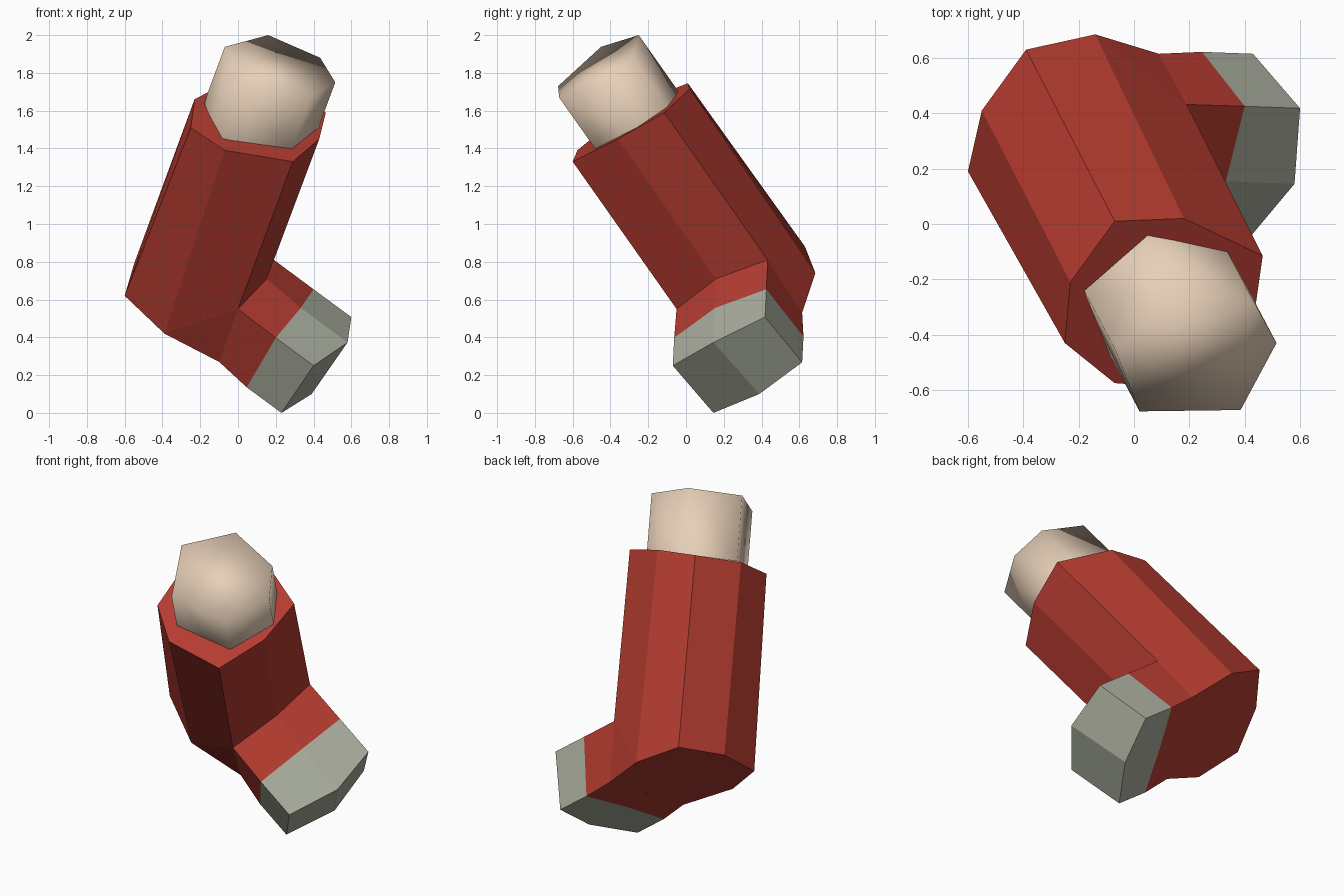
import bpy, bmesh
from mathutils import Vector as V

if "Cube" in bpy.data.objects:
    bpy.data.objects.remove(bpy.data.objects["Cube"])

AXIS = V((0.29, -0.55, 0.78))      # long direction of the sleeve and canister
OUT = V((0.8, -0.03, -0.59))       # direction the mouthpiece points


def material(name, rgb):
    m = bpy.data.materials.new(name)
    m.diffuse_color = (*rgb, 1)
    m.use_nodes = True
    m.node_tree.nodes["Principled BSDF"].inputs["Base Color"].default_value = m.diffuse_color
    return m


def loft(bm, a, b, closed=True):
    n = len(a)
    for i in range(n if closed else n - 1):
        j = (i + 1) % n
        bm.faces.new((a[i], a[j], b[j], b[i]))


def ring(bm, points):
    return [bm.verts.new(p) for p in points]


def finish(bm, name, mat, smooth=False):
    bmesh.ops.recalc_face_normals(bm, faces=bm.faces)
    for f in bm.faces:
        f.smooth = smooth
    me = bpy.data.meshes.new(name)
    bm.to_mesh(me)
    bm.free()
    ob = bpy.data.objects.new(name, me)
    me.materials.append(mat)
    bpy.context.collection.objects.link(ob)
    return ob


red = material("red", (0.46, 0.045, 0.03))
cream = material("cream", (0.8, 0.63, 0.48))
grey = material("grey", (0.39, 0.41, 0.33))

# Mouthpiece: six-sided end with a folded cap, and the seam behind it
tip = [V(p) for p in ((.40, -.07, .25), (.58, .145, .373), (.60, .418, .507),
                      (.43, .615, .268), (.39, .388, .10), (.23, .145, 0))]
lengths = (.25, .31, .25, .23, .31, .23)
seam = [p - OUT * d for p, d in zip(tip, lengths)]

bm = bmesh.new()
s, t = ring(bm, seam), ring(bm, tip)
loft(bm, s, t)
bm.faces.new((t[0], t[1], t[4], t[5]))
bm.faces.new((t[1], t[2], t[3], t[4]))
finish(bm, "mouthpiece_tip", grey)

# Sleeve: eight-sided rim, lower end, and the elbow into the mouthpiece
bm = bmesh.new()
rim = ring(bm, ((.29, -.60, 1.33), (.43, -.36, 1.45), (.465, -.115, 1.59),
                (.18, .02, 1.715), (-.07, .01, 1.745), (-.23, -.21, 1.66),
                (-.25, -.43, 1.51), (-.07, -.575, 1.39)))
low = ring(bm, ((0, -.05, .55), (.152, .158, .71), (.19, .432, .81),
                (-.14, .685, .74), (-.39, .63, .88), (-.55, .41, .79),
                (-.60, .19, .62), (-.39, .10, .42)))
elbow = ring(bm, ((.09, .615, .53), (0, .39, .40), (-.10, .17, .27)))
loft(bm, rim, low)
bm.faces.new(rim)
bm.faces.new(low[3:] + elbow[::-1])
bm.faces.new((low[2], low[3], elbow[0]))
bm.faces.new((low[7], low[0], elbow[2]))
loft(bm, low[:3] + elbow, ring(bm, seam))
finish(bm, "sleeve", red)

# Canister: six-sided, smooth shaded, standing in the rim
top = [V(p) for p in ((.16, -.25, 2.0), (-.07, -.45, 1.938), (.02, -.677, 1.73),
                      (.385, -.672, 1.67), (.515, -.43, 1.75), (.435, -.285, 1.88))]
bm = bmesh.new()
t, b = ring(bm, top), ring(bm, [p - AXIS * .38 for p in top])
loft(bm, t, b)
bm.faces.new(t)
finish(bm, "canister", cream, smooth=True)
